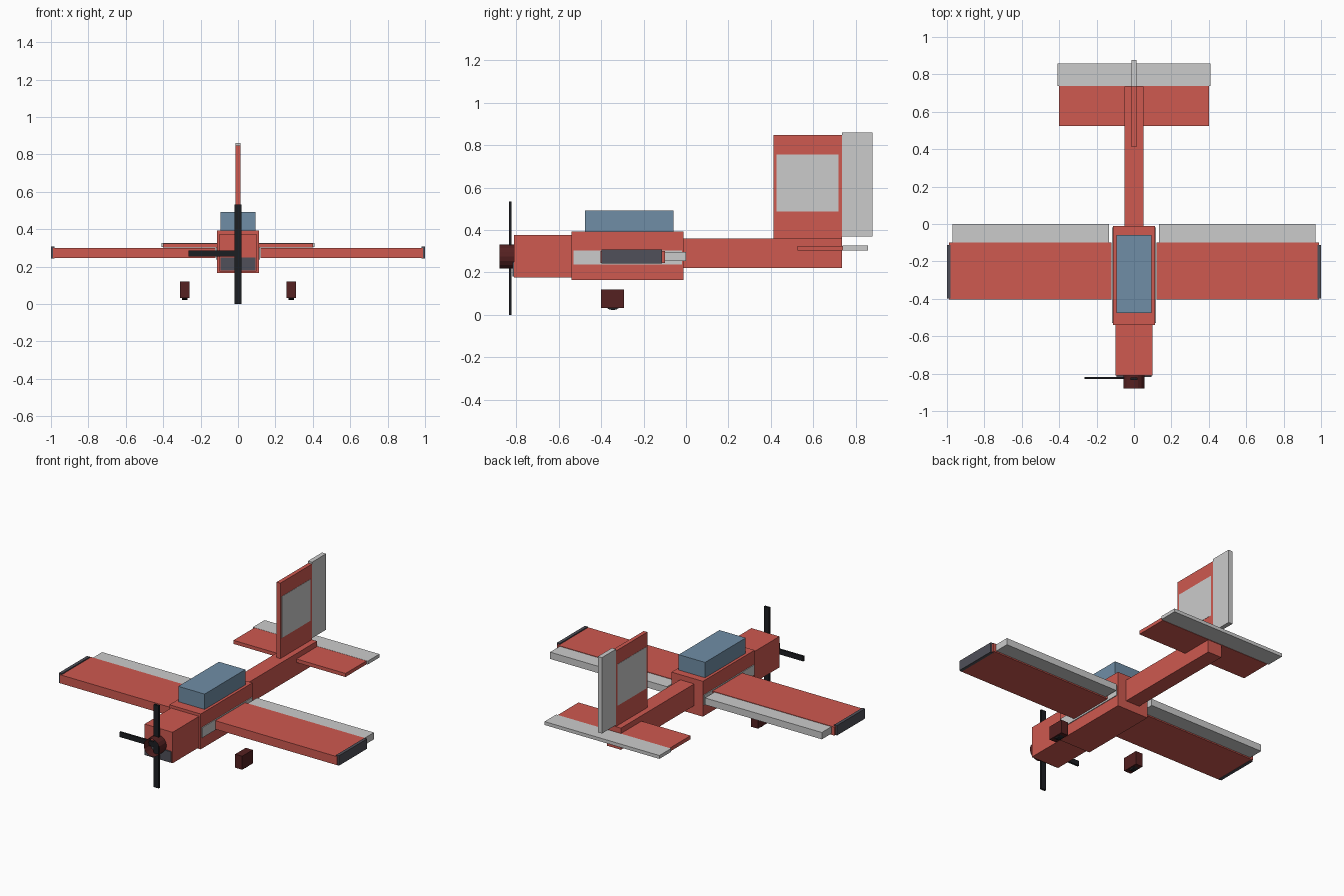
import bpy, bmesh
from mathutils import Matrix

if "Cube" in bpy.data.objects:
    bpy.data.objects.remove(bpy.data.objects["Cube"])


def material(name, rgb):
    m = bpy.data.materials.new(name)
    m.diffuse_color = (*rgb, 1)
    m.use_nodes = True
    m.node_tree.nodes["Principled BSDF"].inputs["Base Color"].default_value = m.diffuse_color
    return m


RED = material("red_paint", (0.62, 0.10, 0.08))
WHITE = material("pale_trim", (0.68, 0.69, 0.69))
GLASS = material("blue_glass", (0.16, 0.27, 0.38))
DARK = material("dark_grey", (0.08, 0.08, 0.10))
BLACK = material("black", (0.012, 0.013, 0.016))
BROWN = material("dark_brown", (0.09, 0.015, 0.015))


def finish(bm, name, mat):
    mesh = bpy.data.meshes.new(name)
    bm.to_mesh(mesh)
    bm.free()
    mesh.materials.append(mat)
    ob = bpy.data.objects.new(name, mesh)
    bpy.context.collection.objects.link(ob)
    return ob


def box(name, mat, x, y, z):
    """Box from (min, max) ranges on each axis."""
    bm = bmesh.new()
    size = [r[1] - r[0] for r in (x, y, z)]
    mid = [(r[0] + r[1]) / 2 for r in (x, y, z)]
    bmesh.ops.create_cube(bm, size=1, matrix=Matrix.Translation(mid) @ Matrix.Diagonal((*size, 1)))
    return finish(bm, name, mat)


def cylinder(name, mat, centre, radius, depth, axis, caps=True, sides=16):
    bm = bmesh.new()
    turn = Matrix.Rotation(1.5707963, 4, 'Y' if axis == 'X' else 'X')
    bmesh.ops.create_cone(bm, cap_ends=caps, segments=sides, radius1=radius, radius2=radius,
                          depth=depth, matrix=Matrix.Translation(centre) @ turn)
    return finish(bm, name, mat)


def sym(half):
    return (-half, half)


# fuselage
box("nose", RED, sym(0.10), (-0.81, -0.53), (0.175, 0.375))
box("cabin", RED, sym(0.112), (-0.54, -0.012), (0.165, 0.393))
box("tail_boom", RED, sym(0.05), (-0.02, 0.735), (0.22, 0.36))
box("canopy", GLASS, sym(0.094), (-0.475, -0.06), (0.385, 0.492))
box("air_intake", DARK, sym(0.094), (-0.818, -0.80), (0.18, 0.25))

# tail
box("tailplane", RED, sym(0.40), (0.525, 0.738), (0.302, 0.325))
box("elevator", WHITE, sym(0.41), (0.738, 0.857), (0.304, 0.326))
box("fin", RED, sym(0.013), (0.413, 0.735), (0.35, 0.847))
box("fin_panel", WHITE, sym(0.0145), (0.426, 0.718), (0.488, 0.756))
box("rudder", WHITE, sym(0.0145), (0.735, 0.878), (0.37, 0.86))

# paired parts on both sides
for side, s in (("left", -1), ("right", 1)):
    def span(a, b):
        return tuple(sorted((s * a, s * b)))
    box(side + "_wing", RED, span(0.12, 0.99), (-0.403, -0.098), (0.245, 0.30))
    box(side + "_wing_tip", DARK, span(0.98, 1.0), (-0.398, -0.112), (0.243, 0.307))
    box(side + "_aileron", WHITE, span(0.135, 0.97), (-0.11, 0.0), (0.253, 0.297))
    box(side + "_side_stripe", WHITE, span(0.10, 0.117), (-0.53, -0.02), (0.237, 0.303))
    box(side + "_wheel_cover", BROWN, span(0.26, 0.31), (-0.40, -0.292), (0.033, 0.12))
    cylinder(side + "_wheel", BLACK, (s * 0.285, -0.345, 0.068), 0.046, 0.03, 'X')

# propeller with open hub ring
cylinder("hub_ring", BROWN, (0, -0.843, 0.275), 0.057, 0.074, 'Y', caps=False)
box("propeller_vertical_blade", BLACK, sym(0.018), (-0.835, -0.822), (0.0, 0.533))
box("propeller_side_blade", BLACK, (-0.265, 0.0), (-0.83, -0.817), (0.255, 0.287))
